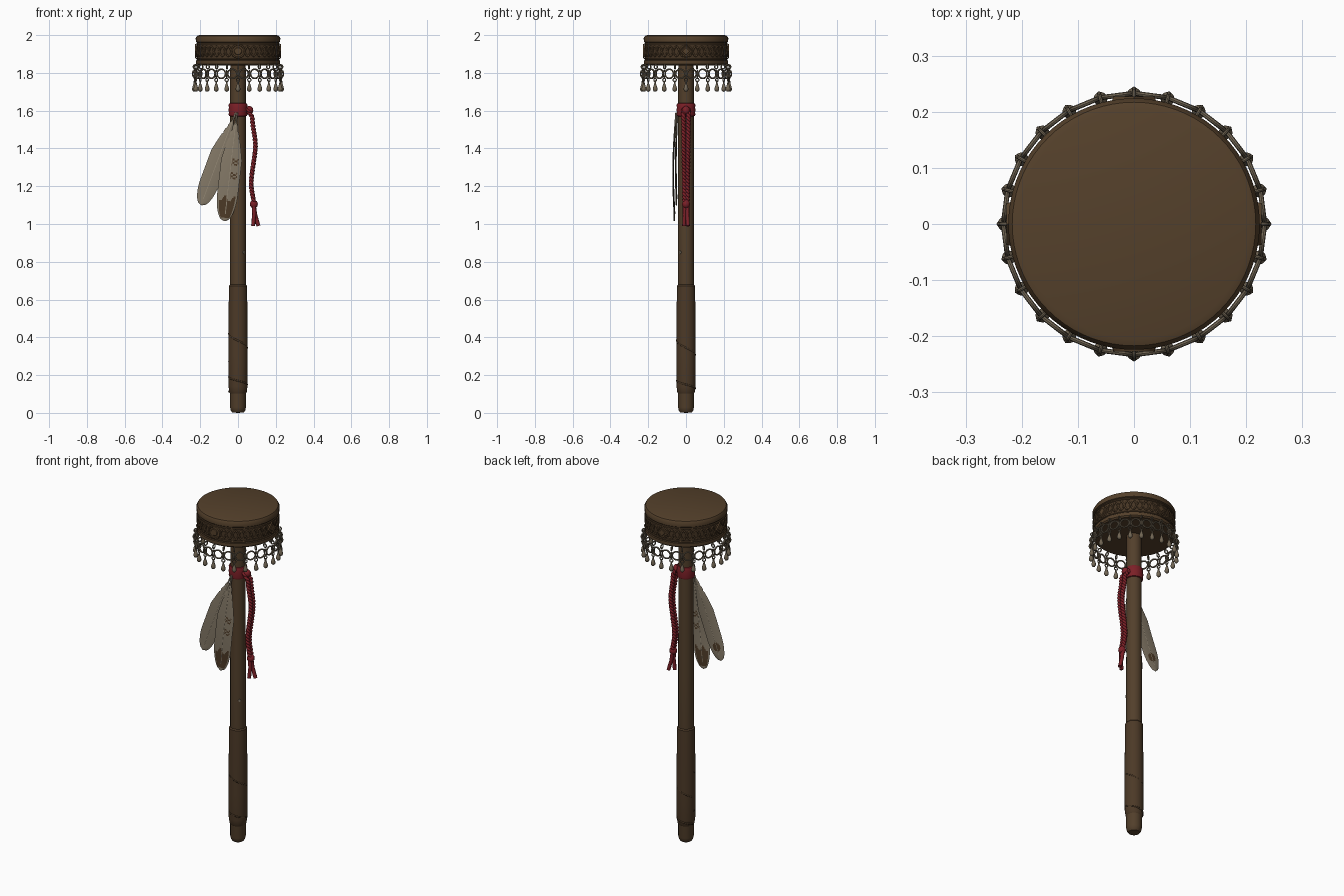
import bpy, bmesh, math
from math import sin, cos, pi, tau
from mathutils import Matrix, Vector

old = bpy.data.objects.get("Cube")
if old:
    bpy.data.objects.remove(old)


def material(name, r, g, b):
    m = bpy.data.materials.new(name)
    m.use_nodes = True
    m.diffuse_color = (r, g, b, 1)
    m.node_tree.nodes["Principled BSDF"].inputs["Base Color"].default_value = (r, g, b, 1)
    return m


WOOD = material("brown wood", .085, .05, .024)
HIDE = material("drum hide brown", .09, .052, .024)
CARVED = material("carved dark brown", .06, .035, .017)
LEATHER = material("grip leather", .072, .041, .02)
RED = material("red cord", .2, .014, .02)
BONE = material("aged bone metal", .17, .135, .09)
FEATHER = material("grey feather", .23, .19, .135)
TIP = material("feather brown", .075, .043, .02)
SHAFT = material("pale feather shaft", .3, .25, .18)


def finish(name, mesh, mats, smooth=True):
    obj = bpy.data.objects.new(name, mesh)
    bpy.context.collection.objects.link(obj)
    for m in mats:
        mesh.materials.append(m)
    if smooth:
        bpy.ops.object.select_all(action='DESELECT')
        obj.select_set(True)
        bpy.context.view_layer.objects.active = obj
        bpy.ops.object.shade_smooth_by_angle(angle=math.radians(40))
    return obj


def lathe(name, profile, mats, steps=48, origin=(0, 0, 0), turn=None, rule=None):
    """Spin a radius/height profile around the vertical axis."""
    bm = bmesh.new()
    verts = [bm.verts.new((r, 0, z)) for r, z in profile]
    edges = [bm.edges.new(p) for p in zip(verts, verts[1:])]
    bmesh.ops.spin(bm, geom=verts + edges, cent=(0, 0, 0), axis=(0, 0, 1), angle=tau, steps=steps)
    bmesh.ops.remove_doubles(bm, verts=bm.verts, dist=1e-5)
    bmesh.ops.recalc_face_normals(bm, faces=bm.faces)
    if rule:
        for f in bm.faces:
            f.material_index = rule(f.calc_center_median())
    bm.transform(Matrix.Translation(origin) @ (turn or Matrix()))
    mesh = bpy.data.meshes.new(name)
    bm.to_mesh(mesh)
    bm.free()
    return finish(name, mesh, mats)


def ring(name, origin, big, thin, turn, mat, stretch=1.0, steps=18):
    """A torus lying flat, stretched along its x axis, then turned into place."""
    profile = [(big + thin * cos(a * tau / 8), thin * sin(a * tau / 8)) for a in range(9)]
    return lathe(name, profile, [mat], steps, origin, turn @ Matrix.Diagonal((stretch, 1, 1, 1)))


def tube(name, points, radius, mat, cyclic=False):
    curve = bpy.data.curves.new(name, 'CURVE')
    curve.dimensions = '3D'
    curve.bevel_depth = radius
    curve.bevel_resolution = 2
    curve.use_fill_caps = True
    line = curve.splines.new('POLY')
    line.points.add(len(points) - 1)
    for p, co in zip(line.points, points):
        p.co = (*co, 1)
    line.use_cyclic_u = cyclic
    line.use_smooth = True
    curve.materials.append(mat)
    obj = bpy.data.objects.new(name, curve)
    bpy.context.collection.objects.link(obj)
    return obj


def around(radius, height, count, start=0.0, span=tau):
    """Points round the axis with the height given by a function of the fraction."""
    return [(radius * cos(start + span * i / count), radius * sin(start + span * i / count),
             height(i / count)) for i in range(count)]


# Shaft and leather grip
lathe("shaft", [(0, 0), (.03, .002), (.038, .012), (.042, .03), (.042, 1), (.041, 1.85), (0, 1.85)], [WOOD], 32)
lathe("grip", [(.041, .1), (.046, .108), (.05, .14), (.051, .3), (.05, .5), (.048, .672), (.041, .68)], [LEATHER], 32)
for i, (top, bottom) in enumerate([(.42, .27), (.19, .11)]):
    tube(f"grip_seam_{i + 1}", around(.0475, lambda t: top + (bottom - top) * t, 48, pi), .005, CARVED)

# Small inlay plate on the shaft
lathe("shaft_inlay", [(0, .003), (.009, .003), (.009, -.003)], [FEATHER], 4,
      (.03, -.03, .85), Matrix.Rotation(pi / 4, 4, 'Z') @ Matrix.Rotation(pi / 2, 4, 'X'))

# Drum body with a recessed carved band
lathe("drum", [(0, 1.84), (.214, 1.84), (.222, 1.847), (.222, 1.866), (.217, 1.87), (.217, 1.96),
               (.223, 1.964), (.224, 1.984), (.217, 1.996), (.205, 2), (0, 2)],
      [HIDE, CARVED], 72, rule=lambda c: int(1.866 < c.z < 1.964))
for i, z in enumerate((1.876, 1.953)):
    ring(f"band_edge_{i + 1}", (0, 0, z), .218, .004, Matrix(), HIDE, steps=72)
for i, phase in enumerate((0, pi)):
    tube(f"braid_{i + 1}", around(.218, lambda t: 1.914 + .026 * sin(20 * tau * t + phase), 320),
         .0045, HIDE, True)

# Round medallions on the carved band
face_front = Matrix.Rotation(pi / 2, 4, 'X')
for i in range(4):
    spin = Matrix.Rotation(i * pi / 2, 4, 'Z')
    lathe(f"medallion_{i + 1}", [(0, .006), (.018, .006), (.021, .003), (.029, .003), (.031, .007),
                                (.037, .007), (.039, 0)], [HIDE], 24 if i == 0 else 4,
          spin @ Vector((0, -.22, 1.915)), spin @ face_front)

# Fringe: one section of links and drop, then copies around the rim
COUNT = 24
side = Matrix.Rotation(pi / 2, 4, 'Y')
R = .231
section = [
    ring("hanger_link", (0, -.226, 1.832), .011, .0035, side, BONE),
    ring("joint_link", (0, -R, 1.795), .0105, .0035, side, BONE, 1.5),
    ring("drop_link", (0, -R, 1.763), .009, .003, face_front, BONE),
    lathe("drop", [(0, 1.7), (.007, 1.702), (.012, 1.709), (.0125, 1.717), (.009, 1.73), (.005, 1.742),
                   (.004, 1.757), (0, 1.76)], [BONE], 10, (0, -R, 0)),
]
half = Matrix.Rotation(pi / COUNT, 4, 'Z')
section.append(ring("chain_ring", half @ Vector((0, -R, 1.795)), .0245, .0045, half @ face_front, BONE))
for part in section:
    for i in range(1, COUNT):
        copy = part.copy()
        copy.name = f"{part.name}_{i + 1}"
        copy.rotation_euler.z = i * tau / COUNT
        bpy.context.collection.objects.link(copy)

# Red wrapped band
lathe("red_band", [(.041, 1.57), (.047, 1.572), (.05, 1.58), (.048, 1.592), (.051, 1.604), (.048, 1.616),
                   (.05, 1.63), (.046, 1.638), (.041, 1.64)], [RED], 32)


# Red twisted cords hanging on one side
def hang(points, z):
    for (x0, z0), (x1, z1) in zip(points, points[1:]):
        if z >= z1:
            t = (z0 - z) / (z0 - z1)
            return x0 + (x1 - x0) * (t * t * (3 - 2 * t))
    return points[-1][0]


PATH = [(.05, 1.61), (.076, 1.56), (.092, 1.42), (.07, 1.21), (.084, 1.1)]
for c, y in enumerate((-.014, .014)):
    for s in range(2):
        pts = []
        for i in range(121):
            t = i / 120
            z, a = 1.61 - .51 * t, 14 * tau * t + pi * s
            pts.append((hang(PATH, z) + .006 * cos(a), y * (1 - .5 * t) + .006 * sin(a), z))
        tube(f"cord_{c + 1}_strand_{s + 1}", pts, .0075, RED)
    tube(f"cord_end_{c + 1}", [(.084, y * .5, 1.1), (.088 + y * .2, y * .5, 1.05), (.094 + y, y * .7, .99)],
         .0105, RED)
ball = [(.021 * sin(a * pi / 8), -.023 * cos(a * pi / 8)) for a in range(9)]
lathe("cord_knot", ball, [RED], 16, (.084, 0, 1.105))
lathe("band_knot", ball, [RED], 16, (.06, 0, 1.602))


# Feathers with a lens cross-section, painted by rule
def feather(name, root, tip, width, depth, bow, paint):
    root, tip = Vector(root), Vector(tip)
    axis = tip - root
    across = Vector((-axis.z, 0, axis.x)).normalized()
    rows, cols = 64, 20

    def spot(s, v, lift):
        w = .003
        if s > .08:
            q = (s - .08) / .92
            w += width * min(1, q * 2.6) ** .8 * math.sqrt(max(0, 1 - max(0, (q - .72) / .28) ** 2))
            if s < .28 and int(s * 40) % 3 == 0:
                w *= .82
        p = root + axis * s + across * (w * v + bow * sin(pi * s))
        p.y += -depth * sin(pi * min(1, s * 1.1) * .8) + lift * .004 * (1 - v * v)
        return p

    bm = bmesh.new()
    for lift in (-1, 1):
        grid = [[bm.verts.new(spot(i / rows, j / cols * 2 - 1, lift)) for j in range(cols + 1)]
                for i in range(rows + 1)]
        for i in range(rows):
            for j in range(cols):
                f = bm.faces.new((grid[i][j], grid[i + 1][j], grid[i + 1][j + 1], grid[i][j + 1]))
                f.material_index = paint((i + .5) / rows, (j + .5) / cols * 2 - 1, lift)
    bmesh.ops.remove_doubles(bm, verts=bm.verts, dist=1e-5)
    bmesh.ops.recalc_face_normals(bm, faces=bm.faces)
    mesh = bpy.data.meshes.new(name)
    bm.to_mesh(mesh)
    bm.free()
    finish(name, mesh, [FEATHER, TIP])
    tube(name + "_shaft", [spot(i / 30, 0, 0) for i in range(29)], .0048, SHAFT)


def inner_paint(s, v, lift):
    tip_patch = s > .79 + .025 * sin(7 * v) and abs(v) < .85 and s < .965
    marks = any(abs(s - m) < .03 and abs(v - .35) < .3 and sin(s * 190) * cos(v * 14) > 0 for m in (.45, .58))
    return int(tip_patch or marks)


def outer_paint(s, v, lift):
    return int(lift > 0 and ((s - .85) / .05) ** 2 + (v / .5) ** 2 < 1)


feather("outer_feather", (-.012, -.046, 1.59), (-.195, -.046, 1.1), .049, .008, 0, outer_paint)
feather("inner_feather", (-.005, -.052, 1.59), (-.072, -.052, 1.015), .052, .016, 0, inner_paint)
